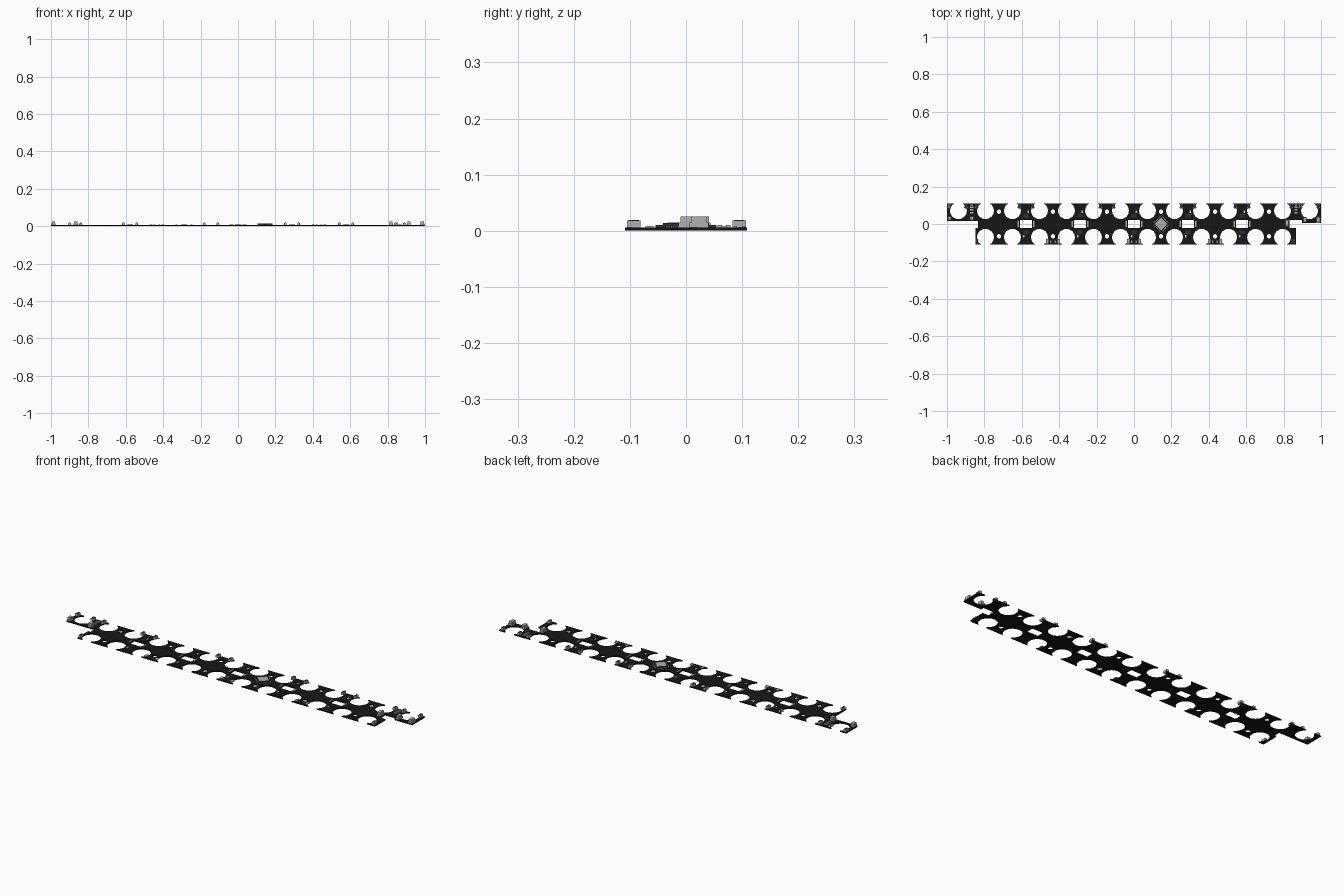
import bpy, math

if "Cube" in bpy.data.objects:
    bpy.data.objects.remove(bpy.data.objects["Cube"])

def material(name, rgb):
    m = bpy.data.materials.new(name)
    m.diffuse_color = (*rgb, 1)
    m.use_nodes = True
    m.node_tree.nodes["Principled BSDF"].inputs["Base Color"].default_value = m.diffuse_color
    return m

BLACK = material("black", (0.008, 0.008, 0.008))
DARK = material("dark", (0.03, 0.03, 0.03))
SILVER = material("silver", (0.42, 0.44, 0.45))
GREEN = material("green", (0.12, 0.35, 0.08))
CREAM = material("cream", (0.6, 0.58, 0.45))

PITCH, R, CY, EDGE, T = 0.1444, 0.045, 0.071, 0.109, 0.006
TOP = [(k - 6.5) * PITCH for k in range(14)]
BOTTOM = TOP[1:13]
GAPS = [(k - 6) * PITCH for k in range(13)]
SLOTS = GAPS[2:12:2]

def notch(cx, side):
    """Arc of a round bay open at the board edge, counter-clockwise along the outline."""
    a = math.asin((EDGE - CY) / R)
    n = 28
    sweep = math.pi + 2 * a
    pts = []
    for i in range(n + 1):
        t = math.pi - a - (-sweep) * i / n
        pts.append((cx + R * math.cos(t), CY + R * math.sin(t)))
    if side < 0:
        return [(x, -y) for x, y in pts]
    return pts[::-1]

def circle(cx, cy, r, n=16):
    return [(cx + r * math.cos(2 * math.pi * i / n), cy + r * math.sin(2 * math.pi * i / n)) for i in range(n)]

def rect(cx, cy, w, h):
    return [(cx - w/2, cy - h/2), (cx + w/2, cy - h/2), (cx + w/2, cy + h/2), (cx - w/2, cy + h/2)]

# circuit board: one outline with open bays, plus slots and screw holes
outline = [(-0.848, -EDGE)]
for x in BOTTOM:
    outline += notch(x, -1)
outline += [(0.865, -EDGE), (0.865, -0.022), (0.832, -0.022), (0.832, 0.022), (0.897, 0.022),
            (0.897, 0.005), (1, 0.005), (1, EDGE)]
for x in TOP[::-1]:
    outline += notch(x, 1)
outline += [(-1, EDGE), (-1, 0.016), (-0.835, 0.016), (-0.835, -0.022), (-0.848, -0.022)]
loops = [outline] + [rect(x, 0, 0.066, 0.042) for x in SLOTS]
loops += [circle(x, s * 0.066, 0.012) for x in GAPS[1:12:2] for s in (1, -1)]
cu = bpy.data.curves.new("circuit_board", 'CURVE')
cu.dimensions, cu.fill_mode, cu.extrude = '2D', 'BOTH', T / 2
for pts in loops:
    sp = cu.splines.new('POLY')
    sp.points.add(len(pts) - 1)
    for p, (x, y) in zip(sp.points, pts):
        p.co = (x, y, 0, 1)
    sp.use_cyclic_u = True
board = bpy.data.objects.new("circuit_board", cu)
bpy.context.collection.objects.link(board)
board.location.z = T / 2
bpy.context.view_layer.objects.active = board
board.select_set(True)
bpy.ops.object.convert(target='MESH')
board.data.materials.clear()
board.data.materials.append(BLACK)

def box(name, x, y, w, d, h, mat, z=T, rot=0):
    bpy.ops.mesh.primitive_cube_add(size=1, location=(x, y, z + h/2), rotation=(0, 0, rot))
    o = bpy.context.object
    o.name = name
    o.scale = (w, d, h)
    o.data.materials.append(mat)
    return o

def connector(x, y, w=0.014, d=0.024, h=0.012):
    """Small edge socket: metal body, darker cap and solder feet."""
    box("socket_body", x, y, w, d, h, SILVER)
    box("socket_cap", x, y, w * 0.5, d * 0.8, 0.001, DARK, T + h)
    for s in (-1, 1):
        box("socket_foot", x, y + s * d * 0.3, w * 1.4, d * 0.15, 0.002, SILVER)

# pairs of sockets on the upper and lower edges
for k in (2, 5, 8, 10):
    for s in (-1, 1):
        connector(GAPS[k] + s * 0.036, 0.095)
for k in (3, 6, 9):
    for s in (-1, 1):
        box("edge_chip", GAPS[k] + s * 0.03, -0.092, 0.014, 0.022, 0.004, SILVER)
        box("edge_lamp", GAPS[k] + s * 0.012, -0.095, 0.008, 0.012, 0.003, GREEN)

# small surface parts between the bays
for k, x in enumerate(GAPS[1:12]):
    if k % 2:
        for s in (-1, 1):
            box("resistor", x + s * 0.041, 0, 0.008, 0.03, 0.003, SILVER)
            box("pad", x + s * 0.012, s * 0.065, 0.008, 0.014, 0.002, CREAM)
            box("driver_chip", x, s * 0.045, 0.026, 0.018, 0.004, DARK)

# main processor turned on its corner, with pins
px = GAPS[7]
box("processor", px, 0, 0.058, 0.058, 0.008, DARK, rot=math.pi / 4)
box("processor_lid", px, 0, 0.046, 0.046, 0.001, SILVER, T + 0.008, math.pi / 4)
for side in range(4):
    a = math.pi / 4 + side * math.pi / 2
    for i in range(8):
        u = (i - 3.5) * 0.0065
        box("processor_pin", px + 0.031 * math.cos(a) - u * math.sin(a),
            0.031 * math.sin(a) + u * math.cos(a), 0.006, 0.003, 0.002, SILVER, rot=a)

# end tabs: tall plugs and sockets
for x, y in ((-0.989, 0.095), (-0.9, 0.095), (-0.84, 0.095), (0.84, 0.095), (0.985, 0.095), (0.89, 0.095)):
    connector(x, y)
for x in (-0.84, 0.85):
    connector(x, -0.093, 0.012)
for x, y, w, d in ((0.985, 0.023, 0.022, 0.034), (0.913, 0.023, 0.02, 0.03), (-0.868, 0.031, 0.024, 0.026),
                   (-0.987, 0.03, 0.02, 0.024), (0.818, 0.005, 0.02, 0.036)):
    box("plug_base", x, y, w, d, 0.009, SILVER)
    box("plug_top", x, y, w * 0.8, d * 0.8, 0.01, SILVER, T + 0.009)
for x in (-0.868, 0.866):
    for y in (0.06, 0.075, 0.09):
        box("capacitor", x, y, 0.018, 0.008, 0.004, SILVER)
    box("status_lamp", x, 0.1, 0.012, 0.008, 0.004, GREEN)
